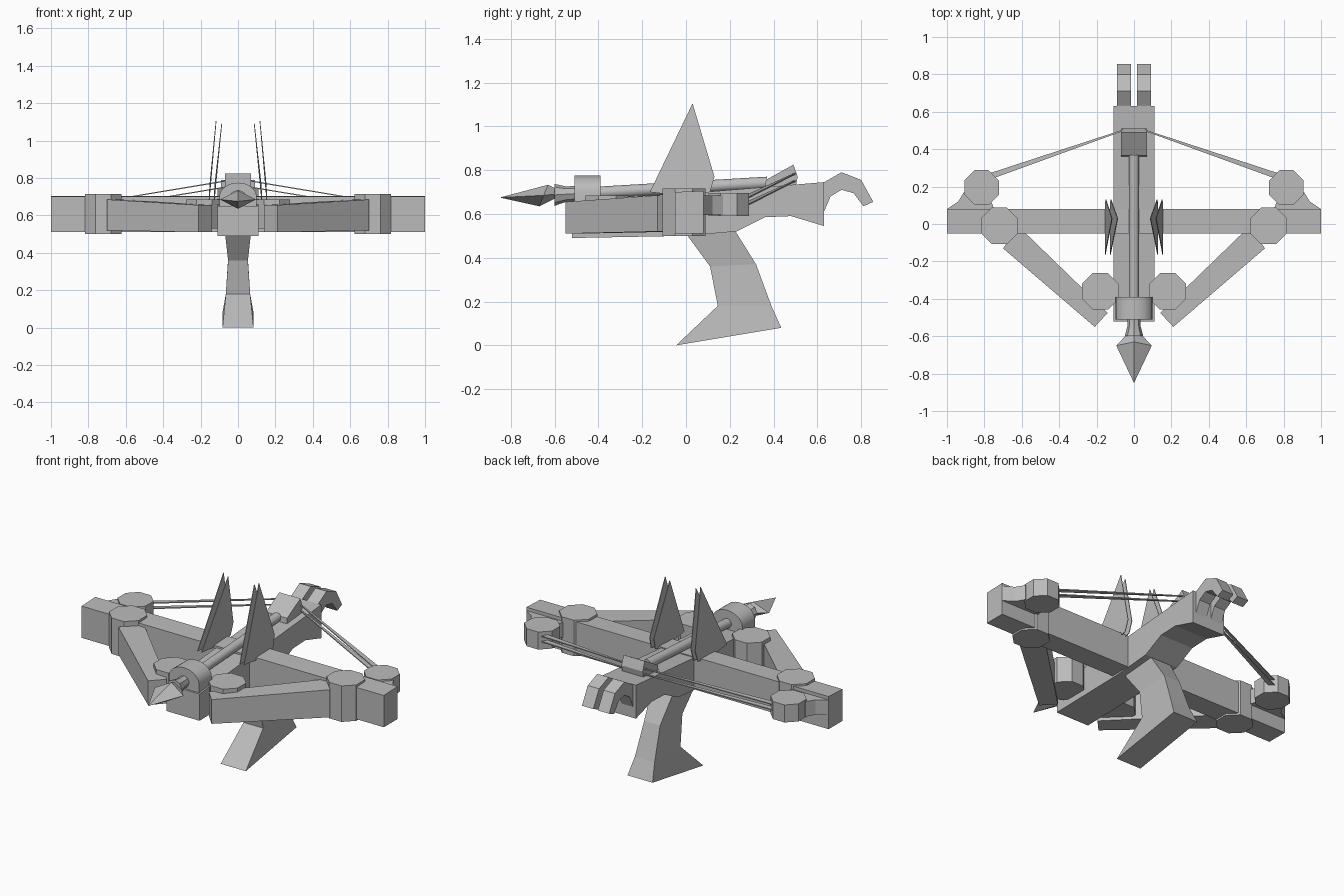
import bpy, bmesh, math
from mathutils import Vector

cube = bpy.data.objects.get("Cube")
if cube:
    bpy.data.objects.remove(cube)

GREY = (0.5, 0.5, 0.5, 1)
mat = bpy.data.materials.new("plain grey")
mat.use_nodes = True
mat.diffuse_color = GREY
mat.node_tree.nodes["Principled BSDF"].inputs["Base Color"].default_value = GREY


def finish(name, bm, smooth=False):
    bmesh.ops.recalc_face_normals(bm, faces=bm.faces)
    mesh = bpy.data.meshes.new(name)
    bm.to_mesh(mesh)
    bm.free()
    mesh.materials.append(mat)
    obj = bpy.data.objects.new(name, mesh)
    bpy.context.collection.objects.link(obj)
    if smooth:
        bpy.ops.object.select_all(action='DESELECT')
        obj.select_set(True)
        bpy.context.view_layer.objects.active = obj
        bpy.ops.object.shade_smooth_by_angle(angle=math.radians(40))
    return obj


def loft(name, rings, smooth=False):
    """Skin a list of equal point rings and cap both ends."""
    bm = bmesh.new()
    loops = [[bm.verts.new(p) for p in ring] for ring in rings]
    n = len(loops[0])
    for a, b in zip(loops, loops[1:]):
        for i in range(n):
            j = (i + 1) % n
            bm.faces.new((a[i], a[j], b[j], b[i]))
    bm.faces.new(loops[0])
    bm.faces.new(loops[-1])
    return finish(name, bm, smooth)


def prism_x(name, yz, x0, x1):
    return loft(name, [[(x, y, z) for y, z in yz] for x in (x0, x1)])


def prism_y(name, xz, y0, y1, smooth=False):
    return loft(name, [[(x, y, z) for x, z in xz] for y in (y0, y1)], smooth)


def prism_z(name, xy, z0, z1):
    return loft(name, [[(x, y, z) for x, y in xy] for z in (z0, z1)])


def octagon(x, y, r):
    return [(x + r * math.cos(math.pi * (k + 0.5) / 4),
             y + r * math.sin(math.pi * (k + 0.5) / 4)) for k in range(8)]


def rod(name, stations, sides=12):
    """Round rod along y from (y, z, radius) stations."""
    angles = [math.tau * k / sides for k in range(sides)]
    return loft(name, [[(r * math.cos(a), y, z + r * math.sin(a)) for a in angles]
                       for y, z, r in stations], True)


# stock and crossbar
prism_x("stock", [(-0.52, 0.49), (0.0, 0.5), (0.23, 0.52), (0.36, 0.585), (0.48, 0.59),
                  (0.63, 0.545), (0.63, 0.745), (-0.52, 0.65)], -0.11, 0.11)
prism_x("crossbar", [(-0.05, 0.51), (0.08, 0.51), (0.08, 0.705), (-0.05, 0.7)], -1, 1)

# flared grip
grip = []
for front, back, w in [((0.0, 0.51), (0.22, 0.53), 0.07), ((0.11, 0.36), (0.32, 0.37), 0.053),
                       ((0.145, 0.18), (0.39, 0.18), 0.065), ((-0.045, 0.0), (0.435, 0.08), 0.083)]:
    grip.append([(-w, *front), (w, *front), (w, *back), (-w, *back)])
loft("grip", grip)

# bolt with pointed head
rod("bolt_shaft", [(-0.6, 0.685, 0.028), (0.37, 0.742, 0.028)])
rod("bolt_collar", [(-0.6, 0.687, 0.05), (-0.55, 0.69, 0.036), (-0.5, 0.693, 0.034)], 8)
bm = bmesh.new()
tip = bm.verts.new((0, -0.85, 0.675))
tail = bm.verts.new((0, -0.55, 0.695))
ring = [bm.verts.new(p) for p in [(-0.095, -0.65, 0.685), (0, -0.63, 0.733),
                                  (0.095, -0.65, 0.685), (0, -0.67, 0.635)]]
for i in range(4):
    for end in (tip, tail):
        bm.faces.new((ring[i], ring[(i + 1) % 4], end))
finish("bolt_head", bm)

# arched clamp over the bolt and wedge-shaped string catch
arch = [(0.1 * math.cos(math.pi * k / 10), 0.7 + 0.075 * math.sin(math.pi * k / 10))
        for k in range(11)]
prism_y("bolt_clamp", [(0.1, 0.62)] + arch + [(-0.1, 0.62)], -0.51, -0.39, True)
prism_x("string_catch", [(0.36, 0.71), (0.365, 0.755), (0.49, 0.825), (0.51, 0.77),
                         (0.5, 0.72)], -0.07, 0.07)

HOOK = [(0.62, 0.74), (0.64, 0.75), (0.71, 0.79), (0.8, 0.755), (0.855, 0.655),
        (0.81, 0.635), (0.765, 0.695), (0.71, 0.71), (0.66, 0.68), (0.63, 0.61), (0.62, 0.61)]

for side, s in (("left", 1), ("right", -1)):
    def flip(points):
        return [(s * p[0], *p[1:]) for p in points]

    # rear hook
    prism_x(side + "_rear_hook", HOOK, s * 0.015, s * 0.09)

    # folding front arm with its two pivots
    prism_z(side + "_outer_pivot", flip(octagon(0.72, -0.01, 0.106)), 0.5, 0.715)
    loft(side + "_front_arm", [flip(r) for r in (
        [(0.7, -0.13, 0.52), (0.62, -0.01, 0.52), (0.62, -0.01, 0.685), (0.7, -0.13, 0.685)],
        [(0.21, -0.55, 0.51), (0.14, -0.475, 0.51), (0.14, -0.475, 0.655), (0.21, -0.55, 0.655)])])
    prism_z(side + "_inner_pivot", flip(octagon(0.18, -0.36, 0.106)), 0.53, 0.685)

    # rear string wheel and bracket
    prism_z(side + "_string_wheel", flip(octagon(0.815, 0.195, 0.1)), 0.59, 0.695)
    prism_z(side + "_wheel_bracket", flip([(1, 0.07), (1, 0.08), (0.94, 0.12), (0.91, 0.17),
                                           (0.77, 0.14), (0.745, 0.07)]), 0.595, 0.685)

    # tapering bowstrings
    for name, z0, z1 in (("upper", 0.667, 0.785), ("lower", 0.635, 0.752)):
        rings = []
        for x, y, z, w in ((0.77, 0.255, z0, 0.017), (0.06, 0.5, z1, 0.004)):
            rings.append(flip([(x, y - w, z - 0.003), (x, y + w, z - 0.003),
                               (x, y + w, z + 0.003), (x, y - w, z + 0.003)]))
        loft(side + "_" + name + "_string", rings)

    # leaning blade fins
    for name, base, top, peak in (("outer", 0.152, 0.115, 1.105), ("inner", 0.125, 0.085, 1.09)):
        outline = [(base, -0.165, 0.7), (base, 0.0, 0.68), (base, 0.11, 0.7),
                   (base - 0.004, 0.13, 0.77), (top, 0.03, peak)]
        shift = Vector((0.004, 0, 0))
        loft(side + "_" + name + "_fin",
             [flip(outline), flip([tuple(Vector(p) + shift) for p in outline])])
